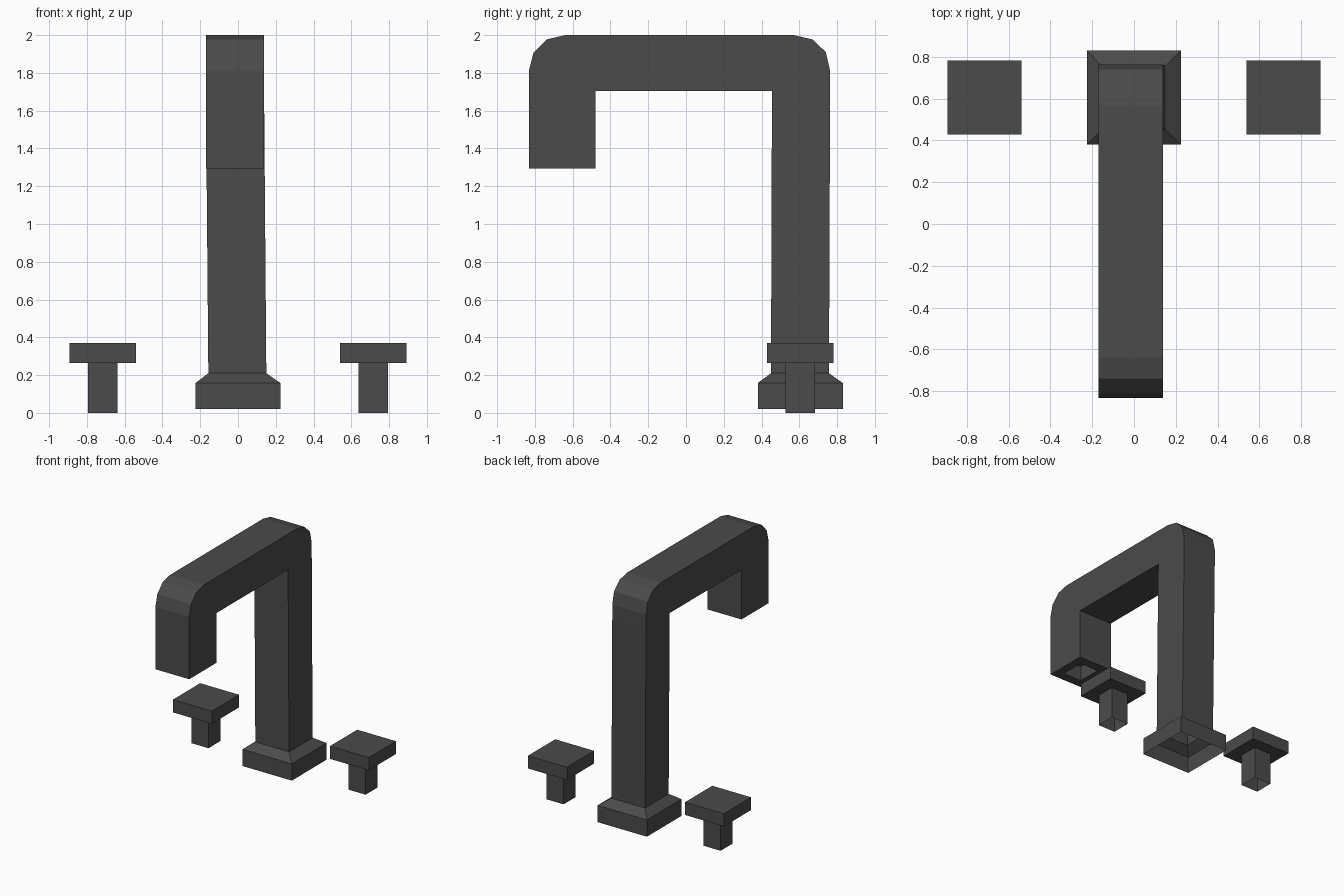
import bpy, bmesh

if "Cube" in bpy.data.objects:
    bpy.data.objects.remove(bpy.data.objects["Cube"])

metal = bpy.data.materials.new("dark grey metal")
metal.diffuse_color = (0.07, 0.07, 0.07, 1)
metal.use_nodes = True
metal.node_tree.nodes["Principled BSDF"].inputs["Base Color"].default_value = metal.diffuse_color


def finish(bm, name):
    bmesh.ops.remove_doubles(bm, verts=bm.verts, dist=0.0005)
    bmesh.ops.recalc_face_normals(bm, faces=bm.faces)
    mesh = bpy.data.meshes.new(name)
    bm.to_mesh(mesh)
    bm.free()
    mesh.materials.append(metal)
    ob = bpy.data.objects.new(name, mesh)
    bpy.context.collection.objects.link(ob)
    return ob


def skin(bm, rings):
    """Join successive four-point rings with side faces."""
    loops = [[bm.verts.new(p) for p in ring] for ring in rings]
    for a, b in zip(loops, loops[1:]):
        for i in range(4):
            j = (i + 1) % 4
            bm.faces.new((a[i], a[j], b[j], b[i]))
    return loops


def section(outer, inner, x0, x1):
    """Rectangular section between an outer and an inner (y, z) point."""
    return [(x0, *outer), (x1, *outer), (x1, *inner), (x0, *inner)]


def square(cx, cy, r, z):
    return [(cx - r, cy - r, z), (cx + r, cy - r, z),
            (cx + r, cy + r, z), (cx - r, cy + r, z)]


# Spout: flared open foot, slightly leaning column, rounded arch, drop
rings = [section((0.83, z), (0.38, z), -0.225, 0.225) for z in (0.02, 0.158)]
rings.append(section((0.757, 0.21), (0.45, 0.21), -0.157, 0.15))
L, R = -0.17, 0.138
rear, front = (0.455, 1.705), (-0.48, 1.705)
rings.append(section((0.763, 1.705), rear, L, R))
for p in [(0.763, 1.81), (0.74, 1.91), (0.67, 1.977), (0.57, 2.0)]:
    rings.append(section(p, rear, L, R))
for p in [(-0.64, 2.0), (-0.738, 1.977), (-0.808, 1.905), (-0.832, 1.81)]:
    rings.append(section(p, front, L, R))
rings.append(section((-0.832, 1.705), front, L, R))
rings.append(section((-0.832, 1.295), (-0.48, 1.295), L, R))
# Outlet: rim and recess in the end of the drop
for z in (1.295, 1.42):
    rings.append(section((-0.755, z), (-0.557, z), L + 0.07, R - 0.07))
bm = bmesh.new()
loops = skin(bm, rings)
bm.faces.new(loops[-1])
finish(bm, "spout")

# Handles: open square stem under a flat square plate
for side, name in ((-1, "left_handle"), (1, "right_handle")):
    bm = bmesh.new()
    cx, cy = side * 0.716, 0.605
    loops = skin(bm, [square(cx, cy, r, z) for r, z in
                      ((0.078, 0.0), (0.078, 0.265), (0.177, 0.265), (0.177, 0.37))])
    bm.faces.new(loops[-1])
    finish(bm, name)
